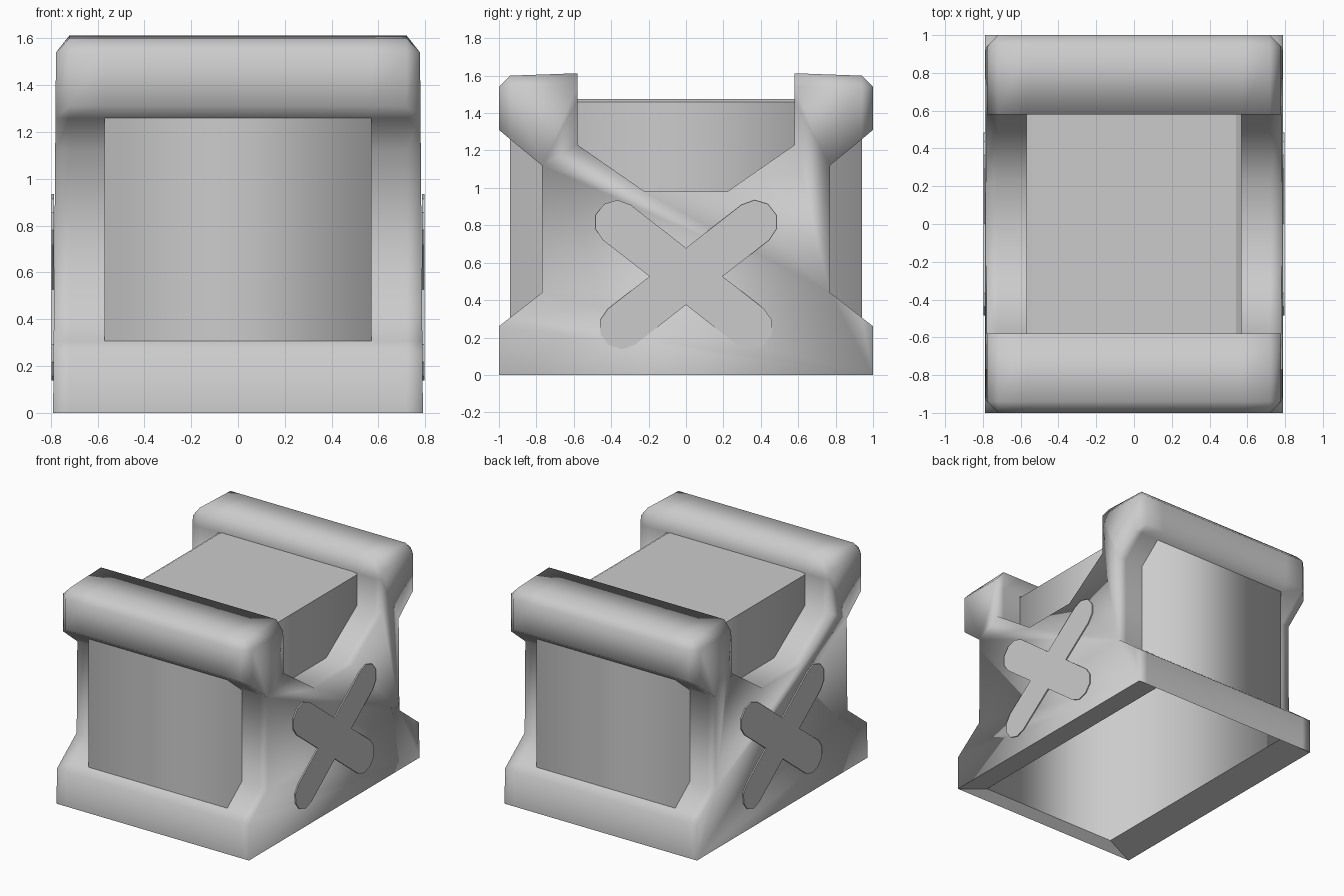
import bpy, bmesh, math
from mathutils import Vector

cube = bpy.data.objects.get("Cube")
if cube:
    bpy.data.objects.remove(cube, do_unlink=True)

grey = bpy.data.materials.new("light_grey")
grey.use_nodes = True
colour = (0.6, 0.6, 0.6, 1)
grey.diffuse_color = colour
grey.node_tree.nodes["Principled BSDF"].inputs["Base Color"].default_value = colour

BOX_X, BOX_Y, BOX_Z = 0.57, 0.94, 1.475


def add_object(name, bm):
    bmesh.ops.recalc_face_normals(bm, faces=bm.faces)
    mesh = bpy.data.meshes.new(name)
    bm.to_mesh(mesh)
    bm.free()
    mesh.materials.append(grey)
    obj = bpy.data.objects.new(name, mesh)
    bpy.context.collection.objects.link(obj)
    return obj


# Outer frame: one side outline swept across x, chamfered at the bar ends
half = [(-1, 0), (-1, .26), (-BOX_Y, .307), (-.77, .44), (-.77, 1.12),
        (-BOX_Y, 1.26), (-1, 1.31), (-1, 1.54), (-.94, 1.6), (-.58, 1.613),
        (-.58, 1.47), (-.58, 1.23), (-.22, .98)]
outline = half + [(-y, z) for y, z in reversed(half)]


def chamfer(y, z):
    side = math.copysign(1, y)
    if z > 1.5:
        return side * min(abs(y), BOX_Y), 1.54
    if z > 1.3 and abs(y) == 1:
        return side * BOX_Y, 1.26
    return y, z


def ring(bm, x, end):
    verts = []
    for y, z in outline:
        if end:
            y, z = chamfer(y, z)
        px = math.copysign(.79 - .008 * z, x) if end else x
        verts.append(bm.verts.new((px, y, z)))
    return verts


bm = bmesh.new()
stations = [-.79, -.72, -BOX_X, BOX_X, .72, .79]
rings = [ring(bm, x, abs(x) > .75) for x in stations]
for k, (a, b) in enumerate(zip(rings, rings[1:])):
    for i in range(len(outline) - 1):
        # Only the cross bars span the middle
        outside = all(abs(y) >= BOX_Y or z >= 1.47 for y, z in outline[i:i + 2])
        tall_gap = outline[i][0] * outline[i + 1][0] < 0
        if k != 2 or (outside and not tall_gap):
            bm.faces.new((a[i], a[i + 1], b[i + 1], b[i]))
for r in (rings[0], rings[-1]):
    panel = []
    for v in r:
        if not panel or (v.co - panel[-1].co).length > 1e-4:
            panel.append(v)
    bm.faces.new(panel)
bmesh.ops.remove_doubles(bm, verts=bm.verts, dist=1e-4)
for f in bm.faces:
    f.smooth = True
add_object("outer_frame", bm)

# Inner box: hollow, open below, with a sloping rim under the frame
bm = bmesh.new()
levels = [(.79, 1, 0), (BOX_X, BOX_Y, .055), (BOX_X, BOX_Y, 1.46), (.54, BOX_Y, BOX_Z)]
loops = [[bm.verts.new((sx * x, sy * y, z))
          for sx, sy in ((-1, -1), (1, -1), (1, 1), (-1, 1))] for x, y, z in levels]
for k, (a, b) in enumerate(zip(loops, loops[1:])):
    for i in range(4):
        j = (i + 1) % 4
        f = bm.faces.new((a[i], a[j], b[j], b[i]))
        f.smooth = k == 1
bm.faces.new(loops[-1])
add_object("inner_box", bm)


# Crossed braces: low-sided rounded strips on both sides
def brace(bm, side, lean):
    top = Vector((lean * .37, .815))
    low = Vector((-lean * .345, .258))
    base = math.atan2(*reversed(top - low)) - math.pi / 2
    points = []
    for centre, turn in ((top, 0), (low, math.pi)):
        for i in range(6):
            a = base + turn + math.pi * i / 5
            points.append((centre.x + .12 * math.cos(a), centre.y + .12 * math.sin(a)))
    back, front = ([bm.verts.new((side * x, y, z)) for y, z in points] for x in (.787, .796))
    bm.faces.new(front)
    for i in range(len(points)):
        j = (i + 1) % len(points)
        bm.faces.new((back[i], back[j], front[j], front[i]))


for name, side in (("left_cross", 1), ("right_cross", -1)):
    bm = bmesh.new()
    for lean in (1, -1):
        brace(bm, side, lean)
    add_object(name, bm)
